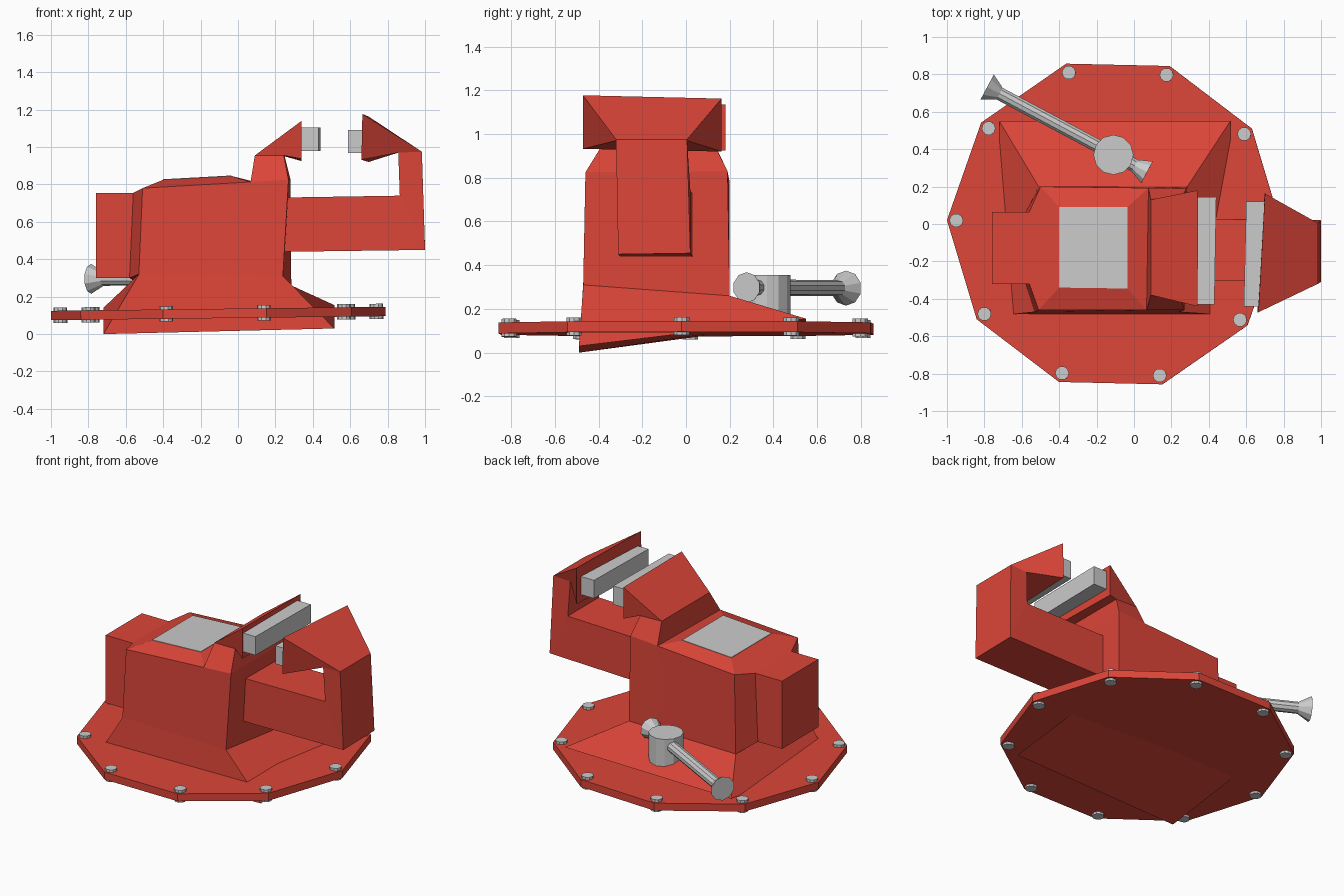
import bpy, bmesh, math
from mathutils import Vector, Matrix

if "Cube" in bpy.data.objects:
    bpy.data.objects.remove(bpy.data.objects["Cube"])

red = bpy.data.materials.new("red_paint")
red.diffuse_color = (0.72, 0.06, 0.04, 1)
red.use_nodes = True
red.node_tree.nodes["Principled BSDF"].inputs["Base Color"].default_value = red.diffuse_color


def finish(bm, name, mat=None):
    bmesh.ops.remove_doubles(bm, verts=bm.verts, dist=1e-5)
    bmesh.ops.recalc_face_normals(bm, faces=bm.faces)
    me = bpy.data.meshes.new(name)
    bm.to_mesh(me)
    bm.free()
    if mat:
        me.materials.append(mat)
    ob = bpy.data.objects.new(name, me)
    bpy.context.collection.objects.link(ob)
    return ob


def loft(bm, rings, start=True, end=True, skip=()):
    """Bridge rings of equal length; skip holds (segment, side) pairs left open."""
    vs = [[bm.verts.new(p) for p in r] for r in rings]
    n = len(rings[0])
    for s in range(len(vs) - 1):
        for i in range(n):
            if (s, i) not in skip:
                j = (i + 1) % n
                bm.faces.new((vs[s][i], vs[s][j], vs[s + 1][j], vs[s + 1][i]))
    if start:
        bm.faces.new(vs[0][::-1])
    if end:
        bm.faces.new(vs[-1])


def six(fl, fr, br, bl, t=0.74):
    """Four-corner ring with an extra point on the front and back sides."""
    fl, fr, br, bl = map(Vector, (fl, fr, br, bl))
    return [fl, fl.lerp(fr, t), fr, br, bl.lerp(br, t), bl]


def rod(bm, a, b, r1, r2, sides):
    """Cone or cylinder between two points."""
    a, b = Vector(a), Vector(b)
    d = b - a
    m = Matrix.Translation((a + b) / 2) @ d.to_track_quat('Z', 'Y').to_matrix().to_4x4()
    bmesh.ops.create_cone(bm, cap_ends=True, segments=sides, radius1=r1,
                          radius2=r2, depth=d.length, matrix=m)


# Base plate and its bolts, very slightly tilted
tilt = (Matrix.Translation((-0.105, 0, 0.11)) @ Matrix.Rotation(-0.012, 4, 'Y')
        @ Matrix.Rotation(math.radians(-1.3), 4, 'Z'))


def ring_pos(i, r, z):
    a = math.tau * i / 10
    return tilt @ Vector((r * math.cos(a), r * math.sin(a), z))


bm = bmesh.new()
loft(bm, [[ring_pos(i, 0.895, z) for i in range(10)] for z in (-0.025, 0.025)])
finish(bm, "base_plate", red)

for i in range(10):
    bm = bmesh.new()
    rod(bm, ring_pos(i, 0.845, -0.04), ring_pos(i, 0.845, 0.042), 0.037, 0.037, 10)
    finish(bm, f"base_bolt_{i + 1}")

# Body: flared foot, column, hipped roof, rear box and fixed jaw
foot = six((-0.72, -0.49, 0), (0.515, -0.49, 0.03), (0.515, 0.55, 0.155), (-0.72, 0.55, 0.14))
waist = six((-0.53, -0.47, 0.32), (0.24, -0.47, 0.31), (0.285, 0.2, 0.26), (-0.51, 0.2, 0.25))
shoulder = six((-0.51, -0.46, 0.78), (0.27, -0.46, 0.825), (0.28, 0.19, 0.83), (-0.5, 0.2, 0.78))
bm = bmesh.new()
loft(bm, [foot, waist, shoulder], end=False, skip={(1, 5)})

panel = [(-0.4, -0.34, 0.825), (-0.035, -0.345, 0.845), (-0.035, 0.09, 0.845), (-0.4, 0.09, 0.825)]
loft(bm, [[shoulder[i] for i in (0, 1, 4, 5)], panel], start=False)

neck = [(0.09, -0.38, 0.955), (0.245, -0.38, 0.955), (0.25, 0.13, 0.95), (0.09, 0.13, 0.955)]
jaw = [(0.34, -0.44, 1.14), (0.34, -0.44, 0.937), (0.34, 0.18, 0.925), (0.34, 0.18, 1.135)]
loft(bm, [[shoulder[i] for i in (1, 2, 3, 4)], neck, jaw], start=False)

rear = [[(x, y, z) for x, y, z in ((xb, -0.32, 0.3), (xt, -0.32, 0.755), (xt, 0.065, 0.755), (xb, 0.065, 0.3))]
        for xb, xt in ((-0.58, -0.56), (-0.76, -0.76))]
loft(bm, [[waist[0], shoulder[0], shoulder[5], waist[5]]] + rear, start=False)
finish(bm, "vise_body", red)

# Grey panel on the roof
bm = bmesh.new()
loft(bm, [[Vector(p) + Vector((0, 0, dz)) for p in panel] for dz in (-0.002, 0.003)])
finish(bm, "top_panel")

# Moving jaw: beam, upright and wedge head in one sweep
bm = bmesh.new()
loft(bm, [
    [(0.25, -0.3, 0.44), (0.25, 0.03, 0.44), (0.25, 0.03, 0.73), (0.25, -0.3, 0.73)],
    [(1.0, -0.31, 0.45), (1.0, 0.02, 0.455), (0.865, 0.02, 0.74), (0.865, -0.31, 0.74)],
    [(0.983, -0.32, 0.975), (0.983, 0.005, 0.975), (0.857, 0.005, 0.97), (0.857, -0.32, 0.97)],
    [(0.665, -0.472, 1.177), (0.7, 0.163, 1.162), (0.698, 0.163, 0.92), (0.66, -0.472, 0.932)],
])
finish(bm, "moving_jaw", red)

# Gripping pads: (y, x near, x far) at each end
for name, z0, z1, ends in (
        ("fixed_jaw_pad", 0.98, 1.105, ((-0.43, 0.335, 0.43), (0.145, 0.335, 0.44))),
        ("moving_jaw_pad", 0.968, 1.09, ((-0.44, 0.587, 0.67), (0.12, 0.6, 0.71)))):
    bm = bmesh.new()
    loft(bm, [[(a, y, z0), (b, y, z0), (b, y, z1), (a, y, z1)] for y, a, b in ends])
    finish(bm, name)

# Clamp handle: pivot post, bar and flared knobs
bm = bmesh.new()
rod(bm, (-0.11, 0.37, 0.15), (-0.11, 0.37, 0.355), 0.107, 0.107, 12)
finish(bm, "handle_post")

left, right = Vector((-0.785, 0.732, 0.295)), Vector((0.07, 0.277, 0.298))
step = (right - left).normalized() * 0.075
bm = bmesh.new()
rod(bm, left + step, right - step, 0.037, 0.037, 10)
finish(bm, "handle_bar")
for name, tip, inner in (("handle_knob_left", left, left + step),
                         ("handle_knob_right", right, right - step)):
    bm = bmesh.new()
    rod(bm, inner, tip, 0.037, 0.08 if tip is left else 0.07, 10)
    finish(bm, name)
